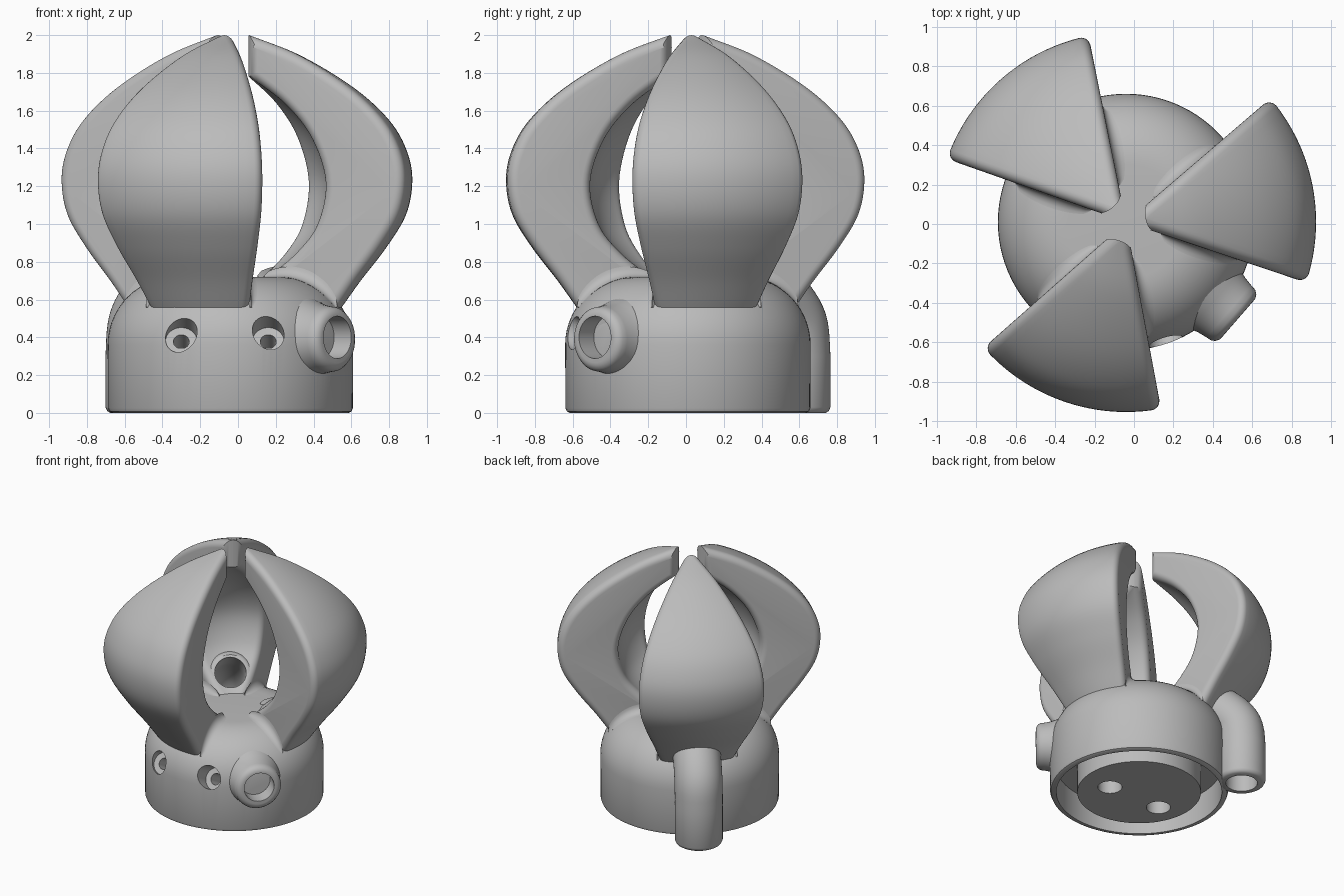
import bpy, bmesh, math
from mathutils import Vector

if "Cube" in bpy.data.objects:
    bpy.data.objects.remove(bpy.data.objects["Cube"])

CENTRE = Vector((-0.04, 0.01, 0))
UP = Vector((0, 0, 1))
HALF = math.radians(29.6)

grey = bpy.data.materials.new("plain grey")
grey.use_nodes = True
grey.diffuse_color = (0.5, 0.5, 0.5, 1)
grey.node_tree.nodes["Principled BSDF"].inputs["Base Color"].default_value = (0.5, 0.5, 0.5, 1)


def skin(name, rings):
    """Closed solid through a list of equal-length vertex rings."""
    bm = bmesh.new()
    loops = [[bm.verts.new(p) for p in ring] for ring in rings]
    n = len(loops[0])
    for a, b in zip(loops, loops[1:]):
        for i in range(n):
            j = (i + 1) % n
            bm.faces.new((a[i], a[j], b[j], b[i]))
    bm.faces.new(loops[0])
    bm.faces.new(loops[-1])
    bmesh.ops.recalc_face_normals(bm, faces=bm.faces)
    mesh = bpy.data.meshes.new(name)
    bm.to_mesh(mesh)
    bm.free()
    obj = bpy.data.objects.new(name, mesh)
    bpy.context.collection.objects.link(obj)
    mesh.materials.append(grey)
    return obj


def tube(name, stations, heading=0, origin=CENTRE, sides=48):
    """Round solid along a path of (distance, height, radius) in a vertical plane."""
    a = math.radians(heading)
    out, side = Vector((math.cos(a), math.sin(a), 0)), Vector((-math.sin(a), math.cos(a), 0))
    rings = []
    for k, (d, z, r) in enumerate(stations):
        p, q = stations[max(k - 1, 0)], stations[min(k + 1, len(stations) - 1)]
        t = Vector((q[0] - p[0], q[1] - p[1])).normalized()
        normal = out * t.y - UP * t.x
        mid = origin + out * d + UP * z
        rings.append([mid + normal * r * math.cos(f) + side * r * math.sin(f)
                      for f in (math.tau * i / sides for i in range(sides))])
    return skin(name, rings)


def spline(points, steps=6):
    """Smooth curve through the points."""
    pts = [Vector(p) for p in points]
    pts = [2 * pts[0] - pts[1]] + pts + [2 * pts[-1] - pts[-2]]
    curve = []
    for a, b, c, d in zip(pts, pts[1:], pts[2:], pts[3:]):
        for i in range(steps):
            t = i / steps
            curve.append((2 * b + (c - a) * t + (2 * a - 5 * b + 4 * c - d) * t**2
                          + (3 * b - a - 3 * c + d) * t**3) / 2)
    return curve + [pts[-2]]


def inset(poly, amount):
    """Shrink a counter-clockwise outline."""
    result = []
    for i, p in enumerate(poly):
        e = (p - poly[i - 1]).normalized()
        f = (poly[(i + 1) % len(poly)] - p).normalized()
        n = Vector((-e.y - f.y, e.x + f.x)).normalized()
        result.append(p + n * amount / max(n.dot(Vector((-e.y, e.x))), 0.5))
    return result


def petal(name, heading, rounding=0.05):
    """Sixty degree slice of a turned crescent, with rounded side edges."""
    outer = spline([(.5, .44), (.59, .56), (.69, .70), (.825, .875), (.93, 1.05), (.963, 1.23),
                    (.933, 1.39), (.84, 1.55), (.655, 1.72), (.375, 1.89), (.1, 2.0)])
    inner = spline([(.1, 1.78), (.3, 1.63), (.445, 1.45), (.52, 1.22), (.475, 1.0),
                    (.36, .85), (.2, .72), (.12, .66)])
    outline = outer + inner
    base = math.radians(heading)

    def section(profile, side_gap, share):
        ring = []
        for p in profile:
            a = base + share * (HALF - math.asin(min(1, side_gap / p.x)))
            ring.append(CENTRE + Vector((p.x * math.cos(a), p.x * math.sin(a), p.y)))
        return ring

    turns = [math.pi / 2 * i / 6 for i in range(6)]
    edge = [(inset(outline, rounding * (1 - math.sin(t))), rounding * (1 - math.cos(t))) for t in turns]
    rings = [section(p, gap, -1) for p, gap in edge]
    rings += [section(outline, rounding, -1 + i / 10) for i in range(21)]
    rings += [section(p, gap, 1) for p, gap in reversed(edge)]
    return skin(name, rings)


def fillet(name, heading, sign, size=0.06, steps=16):
    """Concave blend between one petal side and the dome."""
    a = math.radians(heading) + sign * HALF
    out, lateral = Vector((math.cos(a), math.sin(a), 0)), Vector((-math.sin(a), math.cos(a), 0)) * sign
    rings = []
    for k in range(steps + 1):
        s = k / steps
        r = .19 + .4 * s
        lean = math.asin(max(0, r - .29) / .36)
        normal = out * math.sin(lean) + UP * math.cos(lean)
        foot = CENTRE + out * r + UP * (.36 + .36 * math.cos(lean))
        w = size * (.15 + .85 * math.sqrt(abs(math.sin(math.pi * s))))
        arc = [math.pi / 2 * i / 6 for i in range(7)]
        rings.append([foot - lateral * .02 - normal * .02]
                     + [foot + lateral * w * (1 - math.cos(t)) + normal * w * (1 - math.sin(t)) for t in arc])
    return skin(name, rings)


def cut(obj, *cutters):
    bpy.context.view_layer.objects.active = obj
    for cutter in cutters:
        mod = obj.modifiers.new("cut", "BOOLEAN")
        mod.operation, mod.solver, mod.object = "DIFFERENCE", "EXACT", cutter
        bpy.ops.object.modifier_apply(modifier=mod.name)


# Domed base and the plug inside it
dome = [(0, .36 + .36 * math.sin(t), .29 + .36 * math.cos(t))
        for t in (math.pi / 2 * i / 14 for i in range(15))]
base = tube("domed_base", [(0, 0, .625), (0, .008, .641), (0, .025, .648)] + dome, sides=96)
plug = tube("inner_plug", [(0, 0, .45), (0, .24, .45)], sides=64)

# Three petals with blended feet
petals, fillets = [], []
for place, heading in (("left", 11), ("back", 131), ("front", 251)):
    petals.append(petal(place + "_petal", heading))
    fillets += [fillet(place + "_petal_fillet", heading, sign) for sign in (-1, 1)]

# Front nozzle with a slightly flared foot and rounded lip
NOZZLE = -41
nozzle = tube("front_nozzle", [(.50, .39, .235), (.56, .39, .212), (.60, .39, .196), (.64, .39, .183),
                               (.69, .39, .174), (.72, .39, .17), (.738, .39, .157),
                               (.748, .39, .14), (.75, .39, .125)], NOZZLE)

# Rear elbow pipe opening between the petals
PIPE = 130
bend = spline([(.757, .3), (.742, .45), (.69, .54), (.6, .62), (.47, .71), (.36, .80)], 4)
foot = [(.757, 0, .15), (.757, .01, .166), (.757, .03, .175)]
lip = [(.338, .82, .165), (.323, .833, .148), (.319, .836, .13)]
pipe = tube("rear_elbow_pipe", foot + [(p.x, p.y, .175) for p in bend] + lip, PIPE)

# Cutters
cavity = tube("cavity_cutter", [(0, -.1, .602), (0, .22, .602)], sides=96)
bore = tube("pipe_bore_cutter", [(.757, -.1, .115)] + [(p.x, p.y, .115) for p in bend]
            + [(.15, .96, .115)], PIPE)
nozzle_bore = tube("nozzle_bore_cutter", [(.63, .40, .112), (.9, .40, .112)], NOZZLE)
screw_holes, plug_holes = [], []
for x in (-.30, .16):
    screw_holes.append(tube("screw_hole_cutter", [(.74, .5, .084), (.52, .378, .084), (.518, .377, .042),
                                                  (.4, .31, .042)], -90, Vector((x, .01, 0))))
    plug_holes.append(tube("plug_hole_cutter", [(0, -.1, .088), (0, .2, .088)], 0, Vector((x + .01, -.07, 0))))

cut(base, cavity, bore, nozzle_bore, *screw_holes)
cut(plug, *plug_holes)
cut(petals[1], bore)
cut(pipe, cavity, bore)
cut(nozzle, cavity, nozzle_bore, screw_holes[1])
for cutter in [cavity, bore, nozzle_bore] + screw_holes + plug_holes:
    bpy.data.objects.remove(cutter)

# Smooth shading with sharp rims
bpy.ops.object.select_all(action="DESELECT")
for obj in [base, plug, nozzle, pipe] + petals + fillets:
    obj.select_set(True)
    bpy.context.view_layer.objects.active = obj
bpy.ops.object.shade_smooth_by_angle(angle=math.radians(35))
